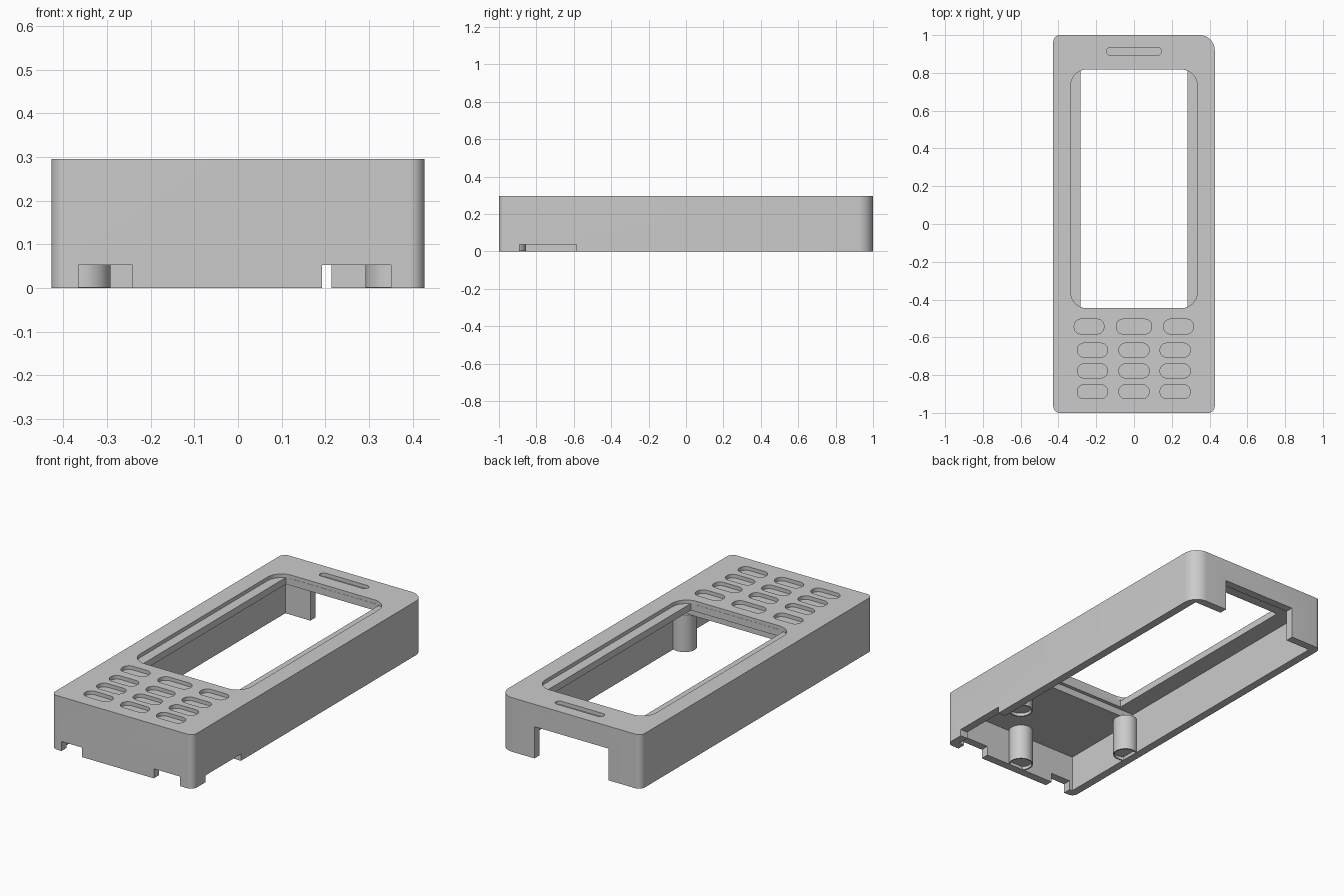
import bpy, bmesh
from math import cos, sin, pi, radians

cube = bpy.data.objects.get("Cube")
if cube:
    bpy.data.objects.remove(cube, do_unlink=True)

grey = bpy.data.materials.new("light_grey_plastic")
grey.use_nodes = True
colour = (0.6, 0.6, 0.6, 1)
grey.diffuse_color = colour
grey.node_tree.nodes["Principled BSDF"].inputs["Base Color"].default_value = colour


def add_object(name, bm):
    bmesh.ops.recalc_face_normals(bm, faces=bm.faces)
    mesh = bpy.data.meshes.new(name)
    bm.to_mesh(mesh)
    bm.free()
    mesh.materials.append(grey)
    obj = bpy.data.objects.new(name, mesh)
    bpy.context.collection.objects.link(obj)
    return obj


def rounded_block(name, xs, ys, zs, radii=(0, 0, 0, 0), steps=10):
    """Upright block; radii run back left, back right, front right, front left."""
    bm = bmesh.new()
    corners = [(xs[1], ys[1], -1, -1), (xs[0], ys[1], 1, -1),
               (xs[0], ys[0], 1, 1), (xs[1], ys[0], -1, 1)]
    ring = []
    for i, ((x, y, sx, sy), r) in enumerate(zip(corners, radii)):
        count = steps if r else 0
        for k in range(count + 1):
            a = pi / 2 * (i + k / max(count, 1))
            ring.append(bm.verts.new((x + sx * r + r * cos(a),
                                      y + sy * r + r * sin(a), zs[0])))
    face = bm.faces.new(ring)
    top = bmesh.ops.extrude_face_region(bm, geom=[face])["geom"]
    bmesh.ops.translate(bm, vec=(0, 0, zs[1] - zs[0]),
                        verts=[v for v in top if isinstance(v, bmesh.types.BMVert)])
    return add_object(name, bm)


def smooth(obj):
    bpy.ops.object.select_all(action="DESELECT")
    obj.select_set(True)
    bpy.context.view_layer.objects.active = obj
    bpy.ops.object.shade_smooth_by_angle(angle=radians(30))


# Outer case, with one larger corner
HEIGHT = 0.295
FLOOR = HEIGHT - 0.02
case = rounded_block("case_shell", (-0.4275, 0.4275), (-1, 1), (0, HEIGHT),
                     (0.08, 0.035, 0.035, 0.035))
cutters = []


def cut(xs, ys, zs, r=0):
    obj = rounded_block("cutter", xs, ys, zs, (r,) * 4)
    obj.hide_render = True
    cutters.append(obj)


# Hollow underside, deeper around the screen than under the keys
cut((-0.383, 0.383), (-0.955, 0.955), (-0.1, 0.2))
cut((-0.383, 0.383), (-0.465, 0.955), (0.1, 0.238))
# Screen recess, and the opening below it
cut((-0.335, 0.335), (-0.446, 0.818), (FLOOR, 0.4), 0.085)
cut((-0.282, 0.282), (-0.445, 0.817), (0.15, FLOOR + 0.001))
# Back opening, front notches and side notch
cut((-0.232, 0.2145), (0.9, 1.1), (-0.1, 0.173))
cut((-0.365, -0.242), (-1.1, -0.9), (-0.1, 0.052))
cut((0.192, 0.35), (-1.1, -0.9), (-0.1, 0.052))
cut((0.35, 0.5), (-0.89, -0.585), (-0.1, 0.037))
# Speaker slot
cut((-0.145, 0.145), (0.894, 0.935), (FLOOR, 0.4), 0.02)


# Key recesses: one wide row and three regular rows
def key_row(y, height, centres, widths):
    for x, w in zip(centres, widths):
        cut((x - w / 2, x + w / 2), (y - height / 2, y + height / 2),
            (FLOOR, 0.4), 0.035)


key_row(-0.543, 0.078, (-0.238, 0, 0.236), (0.157, 0.187, 0.157))
for row in range(3):
    key_row(-0.668 - 0.11 * row, 0.074, (-0.22, 0, 0.218), (0.16,) * 3)

for cutter in cutters:
    mod = case.modifiers.new("cut", "BOOLEAN")
    mod.operation = "DIFFERENCE"
    mod.solver = "EXACT"
    mod.object = cutter

# Bake the cuts and drop the cutters
bpy.context.view_layer.update()
graph = bpy.context.evaluated_depsgraph_get()
baked = bpy.data.meshes.new_from_object(case.evaluated_get(graph))
case.modifiers.clear()
case.data = baked
for cutter in cutters:
    bpy.data.objects.remove(cutter, do_unlink=True)
smooth(case)


# Screw posts with a shallow socket in the lower end
def screw_post(name, x, y, r=0.063, socket=0.056, sides=40):
    bm = bmesh.new()
    profile = [(r, 0.203), (r, 0.001), (socket, 0.001), (socket, 0.018)]
    rings = [[bm.verts.new((x + pr * cos(2 * pi * k / sides),
                            y + pr * sin(2 * pi * k / sides), z))
              for k in range(sides)] for pr, z in profile]
    for a, b in zip(rings, rings[1:]):
        for k in range(sides):
            n = (k + 1) % sides
            bm.faces.new((a[k], a[n], b[n], b[k]))
    bm.faces.new(rings[0])
    bm.faces.new(rings[-1])
    smooth(add_object(name, bm))


screw_post("left_screw_post", 0.355, -0.493)
screw_post("right_screw_post", -0.355, -0.493)
screw_post("front_screw_post", -0.004, -0.918)
